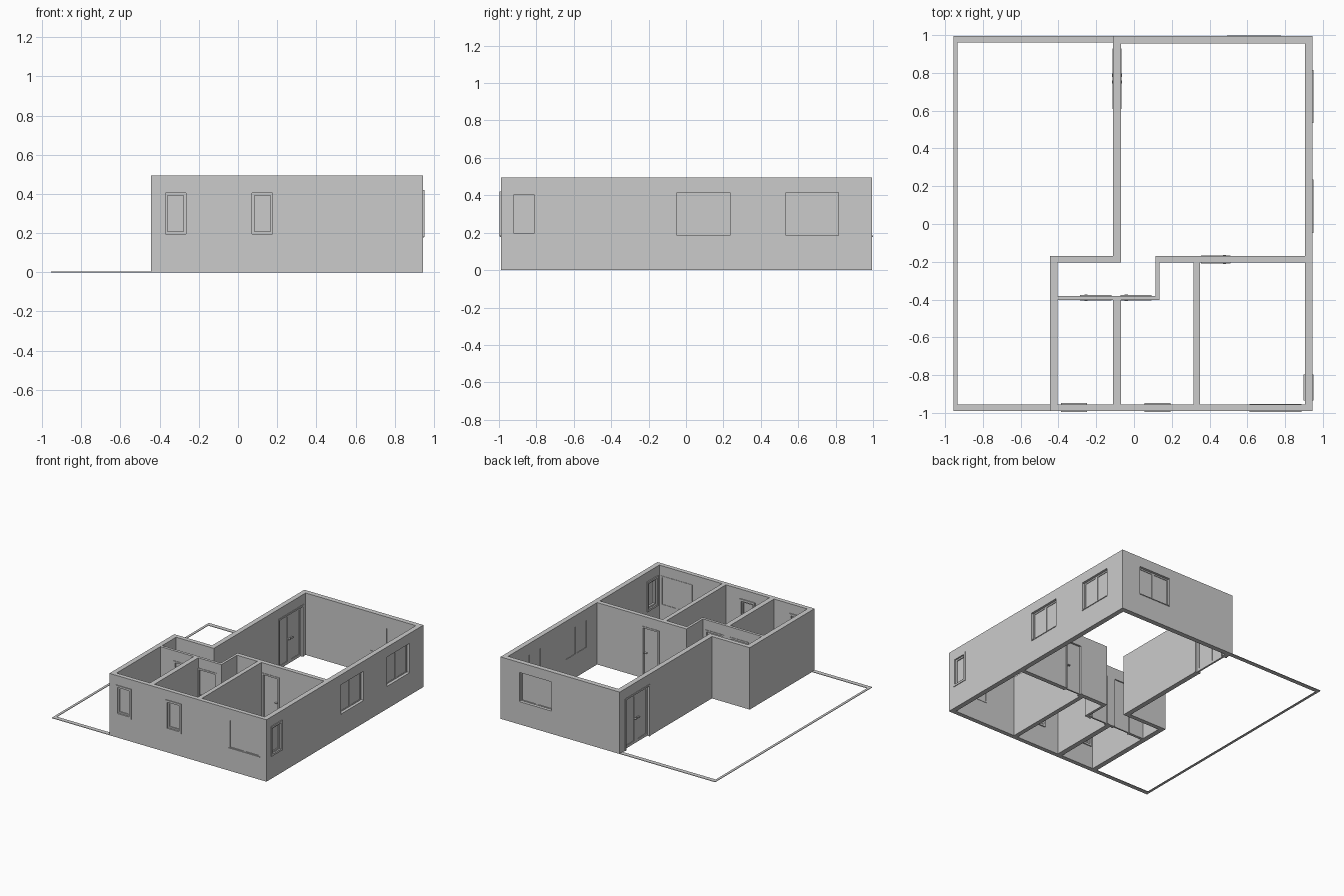
import bpy, bmesh

if "Cube" in bpy.data.objects:
    bpy.data.objects.remove(bpy.data.objects["Cube"])

grey = bpy.data.materials.new("plain grey")
grey.diffuse_color = (0.6, 0.6, 0.6, 1)
grey.use_nodes = True
grey.node_tree.nodes["Principled BSDF"].inputs["Base Color"].default_value = grey.diffuse_color
H = 0.495


def boxes(name, items):
    """One object made of axis-aligned boxes (x0, x1, y0, y1, z0, z1)."""
    bm = bmesh.new()
    for x0, x1, y0, y1, z0, z1 in items:
        vs = bmesh.ops.create_cube(bm, size=1)["verts"]
        for v in vs:
            v.co = ((x0 + x1) / 2 + v.co.x * (x1 - x0),
                    (y0 + y1) / 2 + v.co.y * (y1 - y0),
                    (z0 + z1) / 2 + v.co.z * (z1 - z0))
    me = bpy.data.meshes.new(name)
    bm.to_mesh(me)
    bm.free()
    me.materials.append(grey)
    ob = bpy.data.objects.new(name, me)
    bpy.context.collection.objects.link(ob)
    return ob


def place(axis, a0, a1, d0, d1, z0, z1):
    """Box running along a wall: a = along the wall, d = through it."""
    lo, hi = min(d0, d1), max(d0, d1)
    return (a0, a1, lo, hi, z0, z1) if axis == "x" else (lo, hi, a0, a1, z0, z1)


def ring(axis, a0, a1, d0, d1, z0, z1, w, bottom=True):
    """Rectangular frame of bar width w."""
    zb = z0 + w if bottom else z0
    out = [place(axis, a0, a0 + w, d0, d1, z0, z1),
           place(axis, a1 - w, a1, d0, d1, z0, z1),
           place(axis, a0 + w, a1 - w, d0, d1, z1 - w, z1)]
    if bottom:
        out.append(place(axis, a0 + w, a1 - w, d0, d1, z0, zb))
    return out


def wall(name, x0, x1, y0, y1, holes=()):
    """Wall box with rectangular openings (a0, a1, z0, z1) cut through."""
    ob = boxes(name, [(x0, x1, y0, y1, 0, H)])
    along_x = (x1 - x0) > (y1 - y0)
    for a0, a1, z0, z1 in holes:
        if along_x:
            cut = boxes("cutter", [(a0, a1, y0 - .1, y1 + .1, z0, z1)])
        else:
            cut = boxes("cutter", [(x0 - .1, x1 + .1, a0, a1, z0, z1)])
        cut.hide_render = True
        mod = ob.modifiers.new("opening", "BOOLEAN")
        mod.operation, mod.solver, mod.object = "DIFFERENCE", "EXACT", cut
        dg = bpy.context.evaluated_depsgraph_get()
        me = bpy.data.meshes.new_from_object(ob.evaluated_get(dg))
        ob.modifiers.clear()
        ob.data = me
        bpy.data.objects.remove(cut)
    return ob


def small_window(name, axis, a0, a1, out, inn):
    """Single sash with a raised casing on both sides of the wall."""
    s = 1 if inn > out else -1
    z0, z1 = .18, .42
    parts = ring(axis, a0, a1, out - s * .006, inn + s * .008, z0, z1, .016)
    parts += ring(axis, a0 + .016, a1 - .016, out + s * .006, inn - s * .004,
                  z0 + .016, z1 - .016, .012)
    parts.append(place(axis, a0 + .028, a1 - .028, out + s * .014, out + s * .02,
                       z0 + .028, z1 - .028))
    boxes(name, parts)


def wide_window(name, axis, a0, a1, out, inn, depth):
    """Two sashes set back in the wall, with a thin outer sill."""
    s = 1 if inn > out else -1
    z0, z1, mid = .178, .415, (a0 + a1) / 2
    parts = [place(axis, a0, a1, out - s * .004, out + s * depth, z0, z0 + .006)]
    for b0, b1 in ((a0, mid), (mid, a1)):
        parts += ring(axis, b0, b1, out + s * depth, inn, z0, z1, .011)
        parts.append(place(axis, b0 + .011, b1 - .011, out + s * (depth + .005),
                           inn - s * .004, z0 + .011, z1 - .011))
    boxes(name, parts)


def door(name, axis, a0, a1, d0, d1, leaves=1, handle_low=True, glazed=False):
    """Door leaves in the opening, raised casing and lever handles."""
    top, mid = .415, (d0 + d1) / 2
    parts = ring(axis, a0, a1, d0 - .004, d1 + .004, 0, top, .013, False)
    b0, w = a0 + .013, (a1 - a0 - .026) / leaves
    for i in range(leaves):
        l0, l1 = b0 + i * w + .001, b0 + (i + 1) * w - .001
        if glazed:
            parts += ring(axis, l0, l1, mid - .007, mid + .007, .003, top - .013, .022)
            parts.append(place(axis, l0 + .022, l1 - .022, mid - .002, mid + .002,
                               .025, top - .035))
        else:
            parts.append(place(axis, l0, l1, mid - .006, mid + .006, .003, top - .013))
        low = handle_low if leaves == 1 else i == 1
        h = l0 + .008 if low else l1 - .026
        for d in (d0, d1):
            parts.append(place(axis, h, h + .018, mid, d + (.006 if d == d1 else -.006),
                               .2, .206))
    boxes(name, parts)


def gap(a0, a1):
    return (a0, a1, -.1, .415)


SMALL = (.18, .42)
WIDE = (.178, .415)

# outer walls
wall("front_wall", -.445, .945, -.99, -.955,
     [(-.387, -.25, *SMALL), (.055, .193, *SMALL), (.612, .888, *WIDE)])
wall("right_wall", .905, .945, -.955, .955,
     [(-.935, -.798, *SMALL), (-.048, .235, *WIDE), (.535, .815, *WIDE)])
wall("back_wall", -.11, .945, .955, .995, [(.492, .778, *WIDE)])
wall("living_room_left_wall", -.11, -.07, -.17, .955, [gap(.61, .93)])
wall("nook_back_wall", -.445, -.07, -.205, -.17)
wall("left_wall", -.445, -.405, -.955, -.205)

# inner walls
wall("corridor_wall", -.405, .135, -.402, -.38, [gap(-.285, -.12), gap(-.072, .093)])
wall("corridor_end_wall", .115, .135, -.38, -.205)
wall("living_room_front_wall", .115, .905, -.205, -.17, [gap(.355, .51)])
wall("left_partition", -.11, -.07, -.955, -.402)
wall("right_partition", .315, .35, -.955, -.205)

# windows
small_window("front_left_window", "x", -.387, -.25, -.99, -.955)
small_window("front_middle_window", "x", .055, .193, -.99, -.955)
small_window("right_small_window", "y", -.935, -.798, .945, .905)
wide_window("front_wide_window", "x", .612, .888, -.99, -.952, .002)
wide_window("right_middle_window", "y", -.048, .235, .945, .905, .02)
wide_window("right_rear_window", "y", .535, .815, .945, .905, .02)
wide_window("back_window", "x", .492, .778, .995, .955, .02)

# doors
door("terrace_double_door", "y", .61, .93, -.11, -.07, leaves=2, glazed=True)
door("bedroom_door", "x", .355, .51, -.205, -.17, handle_low=False)
door("left_room_door", "x", -.285, -.12, -.402, -.38)
door("middle_room_door", "x", -.072, .093, -.402, -.38)

# flat terrace border on the ground
boxes("terrace_border", [(-.955, -.935, -.99, .995, 0, .004),
                         (-.935, -.11, .96, .995, 0, .004),
                         (-.935, -.445, -.99, -.955, 0, .004)])
